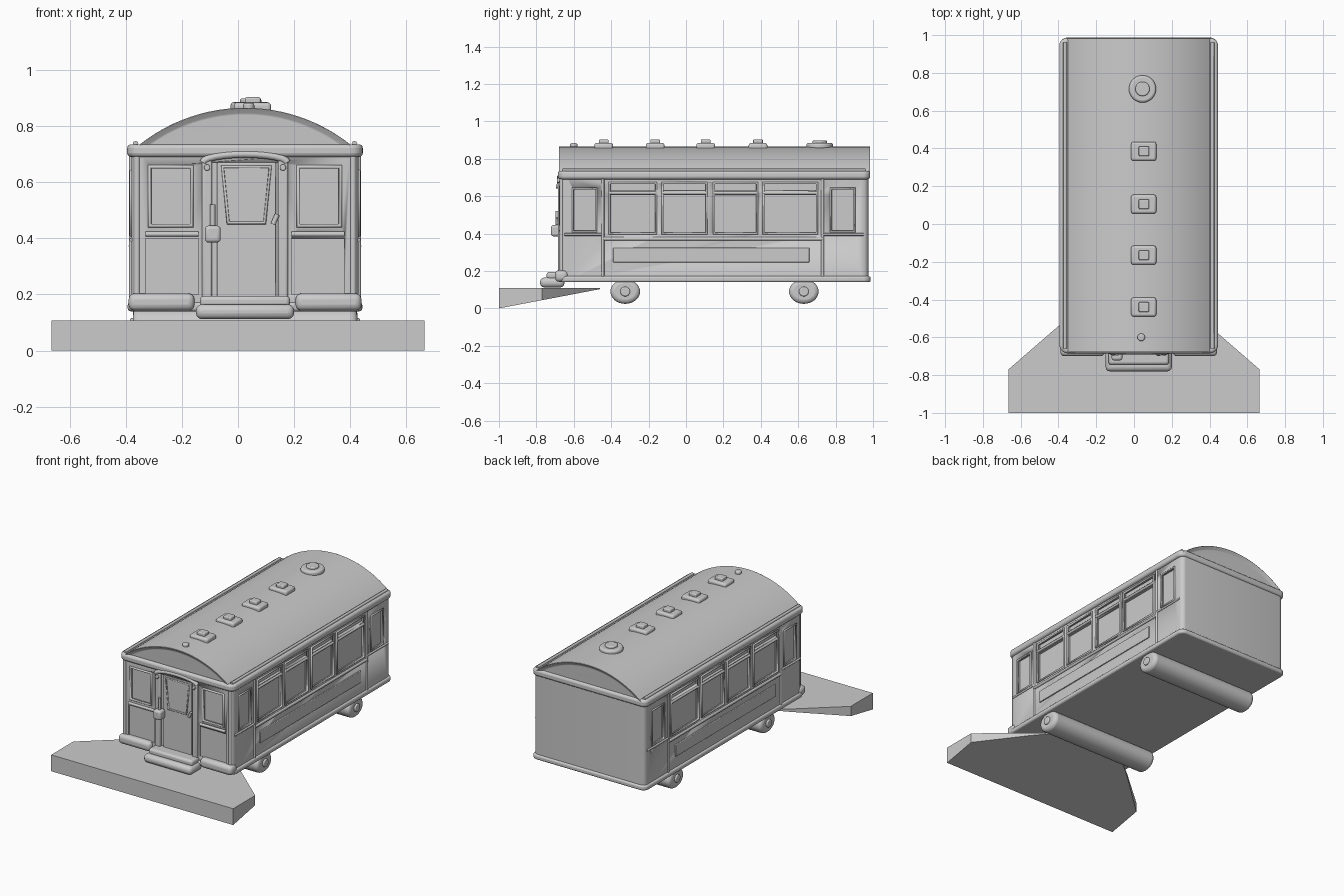
import bpy, bmesh, math
from mathutils import Vector

if "Cube" in bpy.data.objects:
    bpy.data.objects.remove(bpy.data.objects["Cube"])

CX = 0.025  # the carriage sits slightly off the plough's centre


def finish(bm, name, bevel=0.0, segs=3):
    bmesh.ops.recalc_face_normals(bm, faces=bm.faces[:])
    me = bpy.data.meshes.new(name)
    bm.to_mesh(me)
    bm.free()
    ob = bpy.data.objects.new(name, me)
    bpy.context.collection.objects.link(ob)
    if bevel:
        m = ob.modifiers.new("Bevel", 'BEVEL')
        m.width, m.segments, m.limit_method = bevel, segs, 'ANGLE'
    bpy.ops.object.select_all(action='DESELECT')
    ob.select_set(True)
    bpy.context.view_layer.objects.active = ob
    bpy.ops.object.shade_smooth_by_angle(angle=math.radians(35))
    return ob


def add_box(bm, lo, hi):
    v = bmesh.ops.create_cube(bm, size=1)['verts']
    for p in v:
        p.co = Vector([(lo[i] + hi[i]) / 2 + p.co[i] * (hi[i] - lo[i]) for i in range(3)])


def box(name, lo, hi, bevel=0.0):
    bm = bmesh.new()
    add_box(bm, lo, hi)
    return finish(bm, name, bevel)


def loft(bm, a, b):
    """Closed prism between two matching outlines; returns its end caps."""
    va, vb = [bm.verts.new(p) for p in a], [bm.verts.new(p) for p in b]
    n = len(a)
    for i in range(n):
        bm.faces.new((va[i], va[(i + 1) % n], vb[(i + 1) % n], vb[i]))
    return [bm.faces.new(va), bm.faces.new(vb)]


def rounded_rect(hx, y0, y1, rf, rb):
    pts = []
    for sx, y, r, a0 in ((1, y1, rb, 0), (-1, y1, rb, 90), (-1, y0, rf, 180), (1, y0, rf, 270)):
        cy = y - r if y == y1 else y + r
        for k in range(6):
            a = math.radians(a0 + 18 * k)
            pts.append((CX + sx * (hx - r) + r * math.cos(a), cy + r * math.sin(a)))
    return pts


def slab(name, outline, z0, z1, bevel=0.0):
    bm = bmesh.new()
    loft(bm, [(x, y, z0) for x, y in outline], [(x, y, z1) for x, y in outline])
    return finish(bm, name, bevel)


def tube(name, pts, r, cyclic=False):
    cu = bpy.data.curves.new(name, 'CURVE')
    cu.dimensions, cu.bevel_depth, cu.bevel_resolution = '3D', r, 2
    cu.use_fill_caps = True
    sp = cu.splines.new('POLY')
    sp.points.add(len(pts) - 1)
    for p, co in zip(sp.points, pts):
        p.co = (*co, 1)
    sp.use_cyclic_u = cyclic
    ob = bpy.data.objects.new(name, cu)
    bpy.context.collection.objects.link(ob)
    bpy.ops.object.select_all(action='DESELECT')
    ob.select_set(True)
    bpy.context.view_layer.objects.active = ob
    bpy.ops.object.convert(target='MESH')


def cylinder(name, c, r, depth, axis='Z', bevel=0.0, stretch=1.0):
    bm = bmesh.new()
    bmesh.ops.create_cone(bm, cap_ends=True, segments=32, radius1=r, radius2=r, depth=depth)
    for v in bm.verts:
        x, y, z = v.co
        v.co = Vector(c) + Vector({'Z': (x, y, z), 'X': (z, x * stretch, y), 'Y': (x, z, y)}[axis])
    return finish(bm, name, bevel)


# Plough: flat top, underside sloping up towards the back
top = [(-.665, -1), (.665, -1), (.665, -.77), (.40, -.54), (.30, -.46),
       (-.30, -.46), (-.40, -.54), (-.665, -.77)]
bm = bmesh.new()
loft(bm, [(x, y, .108) for x, y in top], [(x, y, (y + 1) * .19) for x, y in top])
finish(bm, "snow_plough")

# Body shell, with recessed windows and panels cut in
F, W = -.67, .405
body = slab("carriage_body", rounded_rect(W, F, .975, .03, .03), .14, .71)
side_windows = [(-.41, -.16), (-.125, .11), (.15, .38), (.415, .70)]
side_doors = [(-.605, -.48), (.775, .90)]
front_windows = [(-.315, -.165), (.215, .365)]
front_panels = [(-.33, -.14), (.19, .38)]
D = .018
bm = bmesh.new()
for s in (-1, 1):
    xa, xb = sorted((CX + s * (W - D), CX + s * (W + .1)))
    for a, b in side_windows:
        add_box(bm, (xa, a, .40), (xb, b, .605))
        add_box(bm, (xa, a, .63), (xb, b, .67))
    for a, b in side_doors:
        add_box(bm, (xa, a, .41), (xb, b, .64))
for a, b in front_windows:
    add_box(bm, (a, F - .1, .445), (b, F + D, .655))
for a, b in front_panels:
    add_box(bm, (a, F - .1, .20), (b, F + .008, .40))
add_box(bm, (-.10, F - .1, .19), (.15, F + .01, .67))
cutter = finish(bm, "window_cutter")
cutter.hide_render = True
cutter.hide_set(True)
m = body.modifiers.new("Openings", 'BOOLEAN')
m.operation, m.object, m.solver = 'DIFFERENCE', cutter, 'EXACT'

# Base and eaves mouldings
slab("base_moulding", rounded_rect(.418, -.68, .987, .04, .04), .14, .172, .010)
slab("eaves_moulding", rounded_rect(.42, -.685, .985, .045, .04), .69, .735, .014)

# Arched roof with inset end panels
arc = []
for k in range(25):
    x = -.385 + .77 * k / 24
    arc.append((CX + x, .260 + math.sqrt(.605 ** 2 - x * x)))
prof = [(CX - .40, .715)] + arc + [(CX + .40, .715)]
bm = bmesh.new()
ends = loft(bm, [(x, -.68, z) for x, z in prof], [(x, .985, z) for x, z in prof])
bmesh.ops.recalc_face_normals(bm, faces=bm.faces[:])
bmesh.ops.inset_individual(bm, faces=ends, thickness=.022, depth=-.014)
finish(bm, "arched_roof", .008)
for s in (-1, 1):
    tube("roof_gutter", [(CX + s * .39, -.66, .737), (CX + s * .39, .96, .737)], .010)

# Side trim: window frames, posts, rails and sign board
for s in (-1, 1):
    x = CX + s * W
    for a, b in side_windows:
        tube("side_window_frame", [(x, a, .40), (x, b, .40), (x, b, .67), (x, a, .67)], .008, True)
        tube("transom_bar", [(x, a, .617), (x, b, .617)], .009)
    for a, b in side_doors:
        tube("door_window_frame", [(x, a, .41), (x, b, .41), (x, b, .64), (x, a, .64)], .007, True)
    for y in (-.445, .73):
        tube("side_post", [(x, y, .16), (x, y, .70)], .008)
    tube("window_sill", [(x, -.44, .372), (x, .73, .372)], .010)
    for a, b in ((-.65, -.45), (.735, .95)):
        tube("waist_rail", [(x, a, .395), (x, b, .395)], .007)
    xa, xb = sorted((x - s * .01, x + s * .007))
    box("side_sign_board", (xa, -.39, .245), (xb, .66, .325), .004)

# Front trim
for a, b in front_windows:
    tube("front_window_frame", [(a, F, .445), (b, F, .445), (b, F, .655), (a, F, .655)], .009, True)
for a, b in front_panels:
    tube("front_waist_rail", [(a, F, .415), (b, F, .415)], .009)
for s in (-1, 1):
    x = CX + s * .385
    tube("front_corner_post", [(x, F + .006, .18), (x, F + .006, .70)], .012)

# Front door: leaf, window frame, posts and arched header
box("front_door", (-.075, F - .004, .19), (.135, F + .012, .67), .004)
tube("door_window_rim", [(-.035, F - .004, .455), (.095, F - .004, .455),
                         (.115, F - .004, .655), (-.055, F - .004, .655)], .007, True)
for s in (-1, 1):
    x = CX + s * .135
    box("door_post", (x - .018, F - .014, .17), (x + .018, F + .01, .69), .008)
    cylinder("marker_lamp", (x, F - .016, .652), .011, .02, 'Y', .004)
tube("door_header", [(CX + .15 * math.sin(t), F - .008, .67 + .03 * math.cos(t))
                     for t in [math.pi * (k / 12 - .5) for k in range(13)]], .013)
tube("door_handle", [(.125, F - .02, .45), (.14, F - .02, .485)], .009)
box("front_lamp", (-.118, F - .052, .385), (-.062, F + .005, .445), .012)
tube("lamp_stem", [(-.09, F - .02, .44), (-.09, F - .02, .52)], .009)

# Bumpers and front step
for a, b in ((-.39, -.155), (.205, .44)):
    box("front_bumper", (a, -.70, .142), (b, -.63, .204), .022)
box("step_upper", (-.135, -.745, .155), (.185, -.65, .195), .014)
box("step_lower", (-.15, -.78, .112), (.20, -.65, .165), .022)

# Axle rollers with end hubs
for y in (-.325, .63):
    cylinder("wheel_roller", (CX, y, .09), .066, .80, 'X', .022, 1.2)
    for s in (-1, 1):
        cylinder("wheel_hub", (CX + s * .40, y, .09), .026, .02, 'X', .006)

# Roof ventilators and knob
for y in (-.44, -.165, .105, .385):
    box("roof_vent_base", (-.015, y - .05, .845), (.118, y + .05, .884), .012)
    box("roof_vent_cap", (.025, y - .026, .87), (.08, y + .026, .903), .006)
cylinder("round_vent_base", (.045, .715, .868), .072, .034, 'Z', .012)
cylinder("round_vent_cap", (.045, .715, .882), .038, .032, 'Z', .006)
cylinder("roof_knob", (.038, -.60, .868), .02, .03, 'Z', .008)
